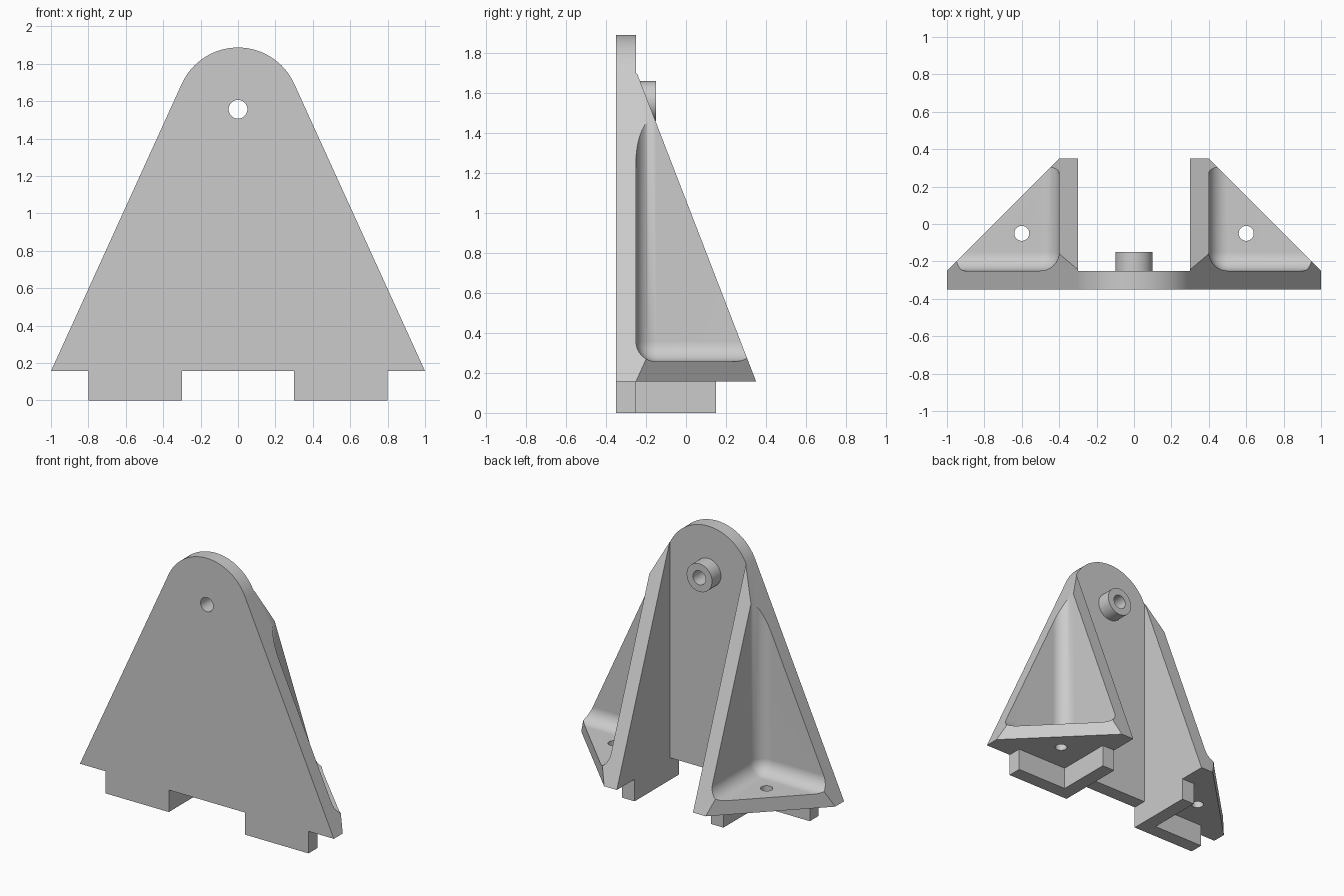
import bpy, bmesh, math
from mathutils import Vector

if "Cube" in bpy.data.objects:
    bpy.data.objects.remove(bpy.data.objects["Cube"], do_unlink=True)

# Main levels
BASE, FLOOR, PIVOT = 0.157, 0.257, 1.557
FRONT, WALL, BACK = -0.35, -0.25, 0.35
ARCH_R = 0.33

grey = bpy.data.materials.new("plain grey")
grey.use_nodes = True
grey.diffuse_color = (0.6, 0.6, 0.6, 1)
grey.node_tree.nodes["Principled BSDF"].inputs["Base Color"].default_value = (0.6, 0.6, 0.6, 1)


def finish(bm, name):
    bmesh.ops.recalc_face_normals(bm, faces=bm.faces)
    mesh = bpy.data.meshes.new(name)
    bm.to_mesh(mesh)
    bm.free()
    mesh.materials.append(grey)
    obj = bpy.data.objects.new(name, mesh)
    bpy.context.collection.objects.link(obj)
    return obj


def prism(name, points, sweep):
    """Extrude a planar outline along a vector."""
    bm = bmesh.new()
    face = bm.faces.new([bm.verts.new(p) for p in points])
    new = bmesh.ops.extrude_face_region(bm, geom=[face])["geom"]
    bmesh.ops.translate(bm, vec=sweep, verts=[v for v in new if isinstance(v, bmesh.types.BMVert)])
    return finish(bm, name)


def box(name, x0, x1, y0, y1, z0, z1, radius=0):
    bm = bmesh.new()
    bmesh.ops.create_cube(bm, size=1)
    lo = Vector((min(x0, x1), y0, z0))
    hi = Vector((max(x0, x1), y1, z1))
    for v in bm.verts:
        v.co = [(lo if c < 0 else hi)[i] for i, c in enumerate(v.co)]
    if radius:
        bmesh.ops.bevel(bm, geom=bm.edges[:], offset=radius, segments=8, profile=0.5, affect='EDGES')
    return finish(bm, name)


def rod(name, centre, radius, sweep, sides=40):
    """Cylinder whose axis is the sweep vector."""
    axis = Vector(sweep).normalized()
    u = axis.orthogonal().normalized()
    w = axis.cross(u)
    ring = [Vector(centre) + radius * (u * math.cos(a) + w * math.sin(a))
            for a in (2 * math.pi * i / sides for i in range(sides))]
    return prism(name, ring, sweep)


def combine(body, tool, operation='DIFFERENCE'):
    mod = body.modifiers.new(operation.title(), 'BOOLEAN')
    mod.operation = operation
    mod.solver = 'EXACT'
    mod.object = tool
    bpy.context.view_layer.objects.active = body
    bpy.ops.object.modifier_apply(modifier=mod.name)
    bpy.data.objects.remove(tool, do_unlink=True)


# Tapered body with a rounded top tangent to its flanks
tilt = math.atan2(0.7, 1.543)
steps = 32
outline = [(-1, FRONT, BASE), (1, FRONT, BASE)]
for i in range(steps + 1):
    a = tilt + (math.pi - 2 * tilt) * i / steps
    outline.append((ARCH_R * math.cos(a), FRONT, PIVOT + ARCH_R * math.sin(a)))
body = prism("bracket_body", outline, (0, BACK - FRONT, 0))

# Sloping back of the ribs
slope = (BACK - WALL) / (1.71 - BASE)
low = BASE - 0.2
combine(body, prism("slope_cutter", [
    (-2, BACK + 0.2 * slope, low), (-2, WALL, 1.71), (-2, WALL, 3),
    (-2, 2, 3), (-2, 2, low)], (4, 0, 0)))

# Open channel between the ribs
combine(body, box("channel_cutter", -0.3, 0.3, WALL, 2, -1, 3))

for s in (-1, 1):
    # Diagonal outer corner of the floor flange
    combine(body, prism("corner_cutter", [
        (s * 1.2, -0.45, -1), (s * 0.1, 0.65, -1), (s * 2, 2, -1)], (0, 0, 4)))
    # Filleted pocket beside each rib
    combine(body, box("pocket_cutter", s * 0.4, s * 2.4, WALL, 2, FLOOR, 3, radius=0.1))
    # Mounting hole in the flange
    combine(body, rod("flange_hole", (s * 0.6, -0.05, 0), 0.04, (0, 0, 0.6)))
    # L-shaped foot
    foot = [(0.3, FRONT), (0.8, FRONT), (0.8, WALL), (0.4, WALL), (0.4, 0.15), (0.3, 0.15)]
    combine(body, prism("foot", [(s * x, y, 0) for x, y in foot], (0, 0, BASE)), 'UNION')

# Pivot boss and through hole
combine(body, rod("boss", (0, -0.3, PIVOT), 0.1, (0, 0.15, 0)), 'UNION')
combine(body, rod("pivot_hole", (0, -1, PIVOT), 0.05, (0, 2, 0)))

# Smooth fillets, crisp edges
bpy.ops.object.select_all(action='DESELECT')
body.select_set(True)
bpy.context.view_layer.objects.active = body
bpy.ops.object.shade_smooth_by_angle(angle=math.radians(30))
weighted = body.modifiers.new("Weighted normals", 'WEIGHTED_NORMAL')
weighted.keep_sharp = True
